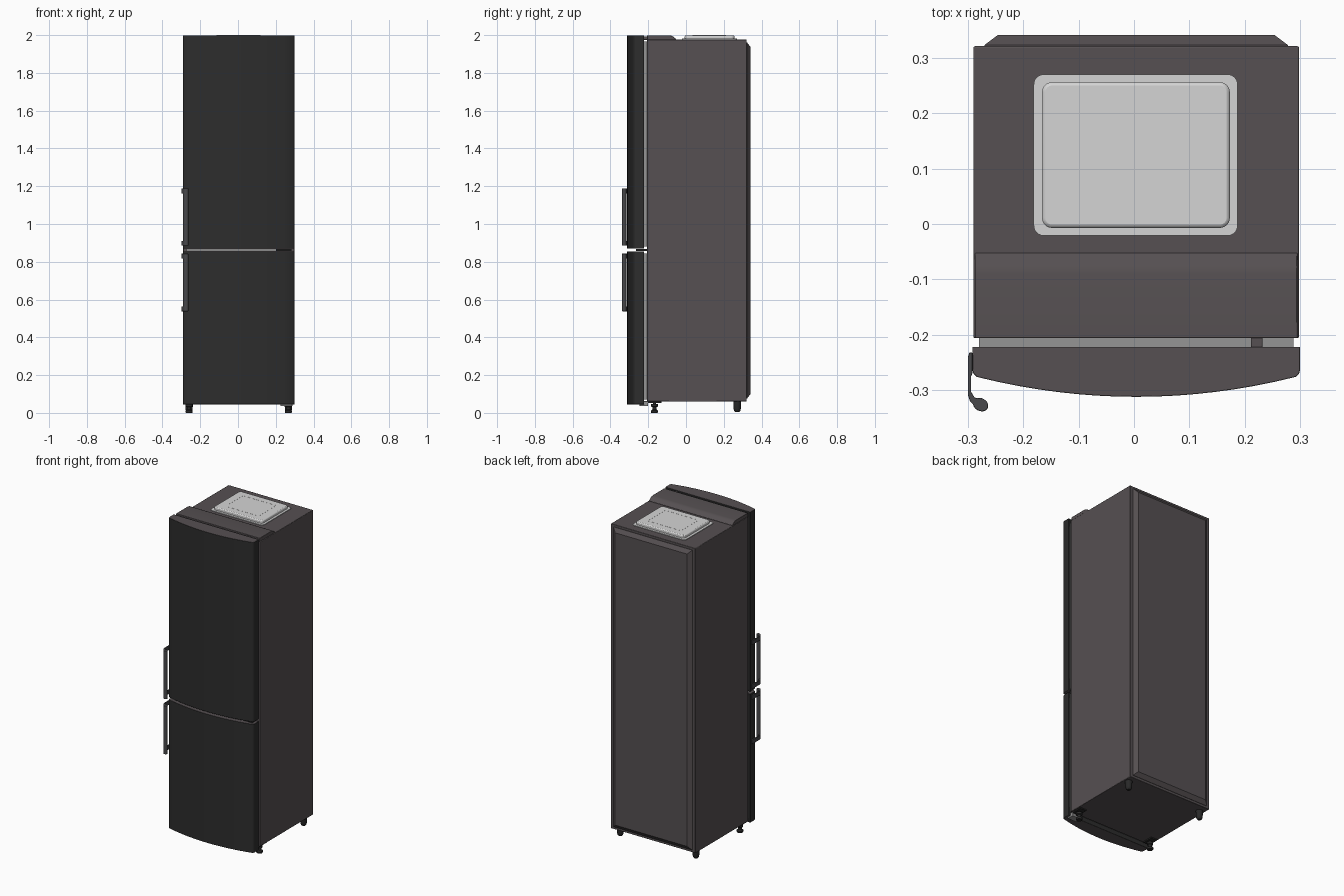
import bpy, bmesh, math
from mathutils import Vector

if "Cube" in bpy.data.objects:
    bpy.data.objects.remove(bpy.data.objects["Cube"])

CX = 0.004  # cabinet centre line


def material(name, rgb):
    m = bpy.data.materials.new(name)
    m.diffuse_color = (*rgb, 1)
    m.use_nodes = True
    m.node_tree.nodes["Principled BSDF"].inputs["Base Color"].default_value = m.diffuse_color
    return m


GREY = material("cabinet grey", (0.092, 0.080, 0.084))
BLACK = material("door black", (0.026, 0.026, 0.026))
WHITE = material("panel white", (0.66, 0.66, 0.66))
DARK = material("foot black", (0.022, 0.022, 0.022))
METAL = material("handle grey", (0.065, 0.065, 0.07))
SEAL = material("seal grey", (0.30, 0.30, 0.30))


def finish(name, bm, mats, bevel=0, segments=2, smooth=True):
    bmesh.ops.recalc_face_normals(bm, faces=bm.faces[:])
    me = bpy.data.meshes.new(name)
    bm.to_mesh(me)
    bm.free()
    ob = bpy.data.objects.new(name, me)
    bpy.context.collection.objects.link(ob)
    for m in mats:
        me.materials.append(m)
    if bevel:
        mod = ob.modifiers.new("edge", "BEVEL")
        mod.width, mod.segments = bevel, segments
        mod.limit_method = "ANGLE"
        mod.angle_limit = math.radians(40)
    if smooth:
        bpy.ops.object.select_all(action="DESELECT")
        ob.select_set(True)
        bpy.context.view_layer.objects.active = ob
        bpy.ops.object.shade_smooth_by_angle(angle=math.radians(35))
    return ob


def box(name, x, y, z, mat, bevel=0, segments=2):
    bm = bmesh.new()
    bmesh.ops.create_cube(bm, size=1)
    for v in bm.verts:
        v.co = [a[0] + (c + 0.5) * (a[1] - a[0]) for c, a in zip(v.co, (x, y, z))]
    return finish(name, bm, [mat], bevel, segments)


def extrude(name, pts, axis, lo, hi, mats, bevel=0, rule=None):
    """Extrude a closed outline along axis: 'z' takes (x, y), 'x' takes (y, z)."""
    bm = bmesh.new()
    place = (lambda p, t: (p[0], p[1], t)) if axis == "z" else (lambda p, t: (t, p[0], p[1]))
    face = bm.faces.new([bm.verts.new(place(p, lo)) for p in pts])
    ext = bmesh.ops.extrude_face_region(bm, geom=[face])["geom"]
    shift = Vector(place((0, 0), hi - lo))
    bmesh.ops.translate(bm, vec=shift, verts=[v for v in ext if isinstance(v, bmesh.types.BMVert)])
    bmesh.ops.recalc_face_normals(bm, faces=bm.faces[:])
    if rule:
        for f in bm.faces:
            f.material_index = rule(f)
    return finish(name, bm, mats, bevel)


def rounded(x0, x1, y0, y1, r, n=6):
    pts = []
    for k, (cx, cy) in enumerate([(x1 - r, y1 - r), (x0 + r, y1 - r), (x0 + r, y0 + r), (x1 - r, y0 + r)]):
        for i in range(n + 1):
            a = math.pi / 2 * (k + i / n)
            pts.append((cx + r * math.cos(a), cy + r * math.sin(a)))
    return pts


def lathe(name, x, y, prof, mat, n=20):
    bm = bmesh.new()
    rings = [[bm.verts.new((x + r * math.cos(2 * math.pi * i / n), y + r * math.sin(2 * math.pi * i / n), z))
              for i in range(n)] for r, z in prof]
    for a, b in zip(rings, rings[1:]):
        for i in range(n):
            bm.faces.new((a[i], a[(i + 1) % n], b[(i + 1) % n], b[i]))
    bm.faces.new(rings[0])
    bm.faces.new(rings[-1])
    return finish(name, bm, [mat])


# Cabinet shell
box("cabinet", (-0.290, 0.298), (-0.206, 0.321), (0.06, 1.977), GREY, 0.003)

# Raised back panel with sloping edges
bm = bmesh.new()
rings = []
for inset, y in ((0.0, 0.318), (0.0, 0.323), (0.024, 0.341)):
    xs, zs = (-0.270 + inset, 0.278 - inset), (0.075 + inset, 1.962 - inset)
    rings.append([bm.verts.new((px, y, pz)) for px, pz in
                  ((xs[0], zs[0]), (xs[1], zs[0]), (xs[1], zs[1]), (xs[0], zs[1]))])
for a, b in zip(rings, rings[1:]):
    for i in range(4):
        bm.faces.new((a[i], a[(i + 1) % 4], b[(i + 1) % 4], b[i]))
bm.faces.new(rings[0])
bm.faces.new(rings[-1])
finish("back_panel", bm, [GREY])

# Hood along the top front edge, rounded down at its rear
hood = [(-0.206, 1.970), (-0.206, 1.999), (-0.090, 1.999), (-0.078, 1.997),
        (-0.068, 1.992), (-0.058, 1.984), (-0.052, 1.980), (-0.052, 1.970)]
extrude("top_hood", hood, "x", -0.287, 0.295, [GREY], 0.002)

# White panel on the roof: flat rim, raised pad and shallow frame
extrude("roof_panel_rim", rounded(-0.181, 0.187, -0.021, 0.270, 0.018), "z", 1.972, 1.981, [WHITE])
extrude("roof_panel_pad", rounded(-0.166, 0.173, -0.007, 0.256, 0.018), "z", 1.975, 1.999, [WHITE], 0.006)
for i, y in enumerate((0.036, 0.210)):
    box(f"roof_panel_line_{i}", (-0.112, 0.119), (y - 0.001, y + 0.001), (1.998, 1.9996), WHITE)
for i, x in enumerate((-0.112, 0.119)):
    box(f"roof_panel_side_line_{i}", (x - 0.001, x + 0.001), (0.036, 0.210), (1.998, 1.9996), WHITE)

# Doors: bowed front, rounded front corners, grey ends
W = 0.296
half = [(W, -0.222), (W, -0.262), (W - 0.002, -0.270), (W - 0.008, -0.276)]
N = 16
bow = [(0.284 * (1 - 2 * i / N), -0.312 + 0.035 * (1 - 2 * i / N) ** 2) for i in range(1, N)]
outline = [(x + CX, y) for x, y in half + bow + [(-x, y) for x, y in reversed(half)]]
for name, z0, z1 in (("upper", 0.869, 1.999), ("lower", 0.045, 0.855)):
    extrude(f"{name}_door", outline, "z", z0, z1, [BLACK, GREY], 0.0015,
            lambda f: 1 if abs(f.normal.z) > 0.9 else 0)
    # Door seal, filling the gap to the cabinet
    box(f"{name}_door_seal", (-0.280, 0.288), (-0.223, -0.204),
        (max(z0 + 0.012, 0.072), min(z1 - 0.012, 1.966)), SEAL)

# Divider seen between the doors
box("door_divider", (-0.272, 0.280), (-0.240, -0.204), (0.857, 0.867), WHITE)

# Hinges on the right side
box("middle_hinge", (0.200, 0.284), (-0.265, -0.200), (0.856, 0.868), DARK, 0.001)
box("top_hinge", (0.211, 0.232), (-0.224, -0.204), (1.975, 1.993), GREY, 0.002)
box("bottom_hinge", (0.225, 0.288), (-0.245, -0.200), (0.036, 0.062), SEAL, 0.002)

# Handles: oval bar carried by two hooked brackets
bar = []
for i in range(24):
    a = 2 * math.pi * i / 24
    u, v = 0.0145 * math.cos(a), 0.0115 * math.sin(a)
    c, s = math.cos(-0.5), math.sin(-0.5)
    bar.append((-0.277 + u * c - v * s, -0.326 + u * s + v * c))
hook_out = [(-0.292, -0.232), (-0.297, -0.232), (-0.300, -0.240), (-0.300, -0.308), (-0.296, -0.320), (-0.286, -0.330)]
hook_in = [(-0.276, -0.318), (-0.288, -0.313), (-0.294, -0.303), (-0.294, -0.275), (-0.292, -0.270)]
for name, z0, z1 in (("upper", 0.885, 1.188), ("lower", 0.538, 0.843)):
    extrude(f"{name}_handle_bar", bar, "z", z0, z1, [METAL], 0.0015)
    for end, z in (("bottom", z0), ("top", z1 - 0.026)):
        extrude(f"{name}_handle_{end}_bracket", hook_out + hook_in, "z", z, z + 0.026, [METAL], 0.001)

# Feet: flared levelling feet in front, round stubs at the rear
front = [(0.017, 0.0), (0.019, 0.004), (0.019, 0.012), (0.011, 0.018), (0.011, 0.030), (0.018, 0.034), (0.018, 0.046), (0.009, 0.048), (0.009, 0.062)]
rear = [(0.010, 0.004), (0.016, 0.010), (0.019, 0.022), (0.021, 0.062)]
for side, s in (("left", -1), ("right", 1)):
    x = CX + s * 0.263
    lathe(f"front_{side}_foot", x, -0.167, front, DARK)
    lathe(f"rear_{side}_foot", x, 0.271, rear, DARK)
    box(f"front_{side}_foot_bracket", (x - 0.022, x + 0.022), (-0.200, -0.130), (0.053, 0.061), DARK)
